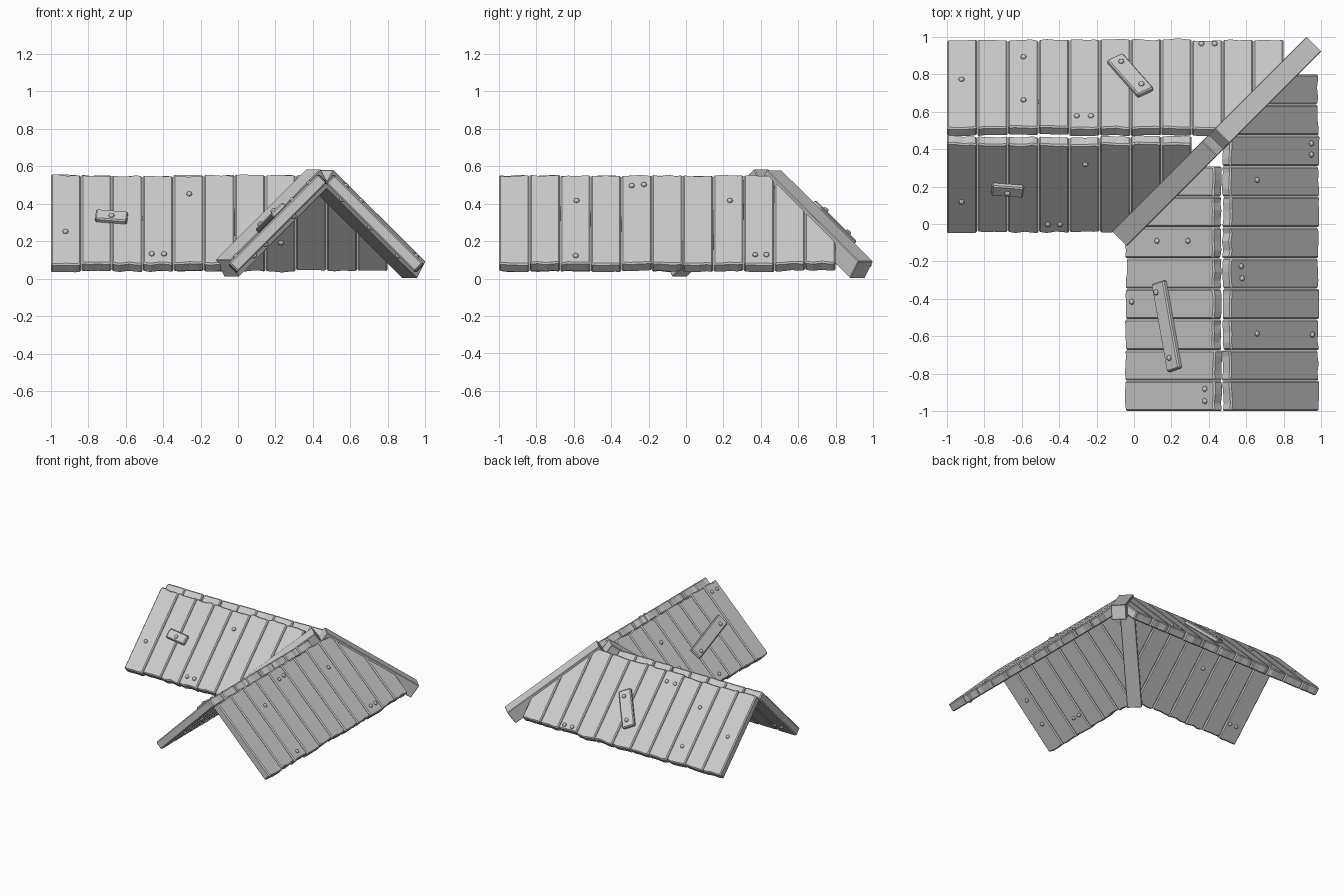
import bpy, bmesh, math, random
from mathutils import Vector, Matrix

if "Cube" in bpy.data.objects:
    bpy.data.objects.remove(bpy.data.objects["Cube"])

random.seed(4)
RIDGE, PEAK, THICK, STEP = 0.47, 0.60, 0.066, 1.8 / 11
R2 = math.sqrt(0.5)


def finish(bm, name):
    bmesh.ops.recalc_face_normals(bm, faces=bm.faces)
    me = bpy.data.meshes.new(name)
    bm.to_mesh(me)
    bm.free()
    ob = bpy.data.objects.new(name, me)
    bpy.context.collection.objects.link(ob)
    return ob


def on_slope(u, w, h, side, swap):
    """u runs along the ridge, w across it, h is height off the 45 degree slope."""
    p = Vector((u, w + side * h * R2, PEAK - abs(w - RIDGE) + h * R2))
    return p.yxz if swap else p


def slab(outline, h0, h1, side, swap, bevel):
    bm = bmesh.new()
    low = [bm.verts.new(on_slope(u, w, h0, side, swap)) for u, w in outline]
    top = [bm.verts.new(on_slope(u, w, h1, side, swap)) for u, w in outline]
    bm.faces.new(low)
    bm.faces.new(top)
    n = len(outline)
    for i in range(n):
        j = (i + 1) % n
        bm.faces.new((low[i], low[j], top[j], top[i]))
    bmesh.ops.recalc_face_normals(bm, faces=bm.faces)
    edges = [e for e in bm.edges if e.calc_face_angle(0) > 0.9]
    bmesh.ops.bevel(bm, geom=edges, offset=bevel, segments=1, affect='EDGES')
    return bm


def append(dst, src):
    me = bpy.data.meshes.new("tmp")
    src.to_mesh(me)
    src.free()
    dst.from_mesh(me)
    bpy.data.meshes.remove(me)


# Rows of planks with ragged ends, trimmed along the diagonal corner
def planks(name, count, side, swap):
    rows = bmesh.new()
    for i in range(count):
        a, b = -1 + i * STEP + 0.001, -1 + (i + 1) * STEP - 0.001
        us = [a + (b - a) * t for t in (0, 0.25, 0.55, 0.8, 1)]
        top, eave = random.uniform(-.004, .004), random.uniform(-.004, .004)
        jit = lambda: random.uniform(-.004, .004)
        out = [(u, RIDGE + side * (0.045 + top + jit())) for u in us]
        out += [(u, RIDGE + side * (0.519 + eave + jit())) for u in reversed(us)]
        bm = slab(out, -THICK, 0, side, swap, 0.008)
        n = Vector((-1, 1, 0) if swap else (1, -1, 0))
        cut = bmesh.ops.bisect_plane(bm, geom=bm.verts[:] + bm.edges[:] + bm.faces[:],
                                     plane_co=n * -0.025, plane_no=n, clear_outer=True)
        edges = [e for e in cut['geom_cut'] if isinstance(e, bmesh.types.BMEdge)]
        if edges:
            bmesh.ops.contextual_create(bm, geom=edges)
        append(rows, bm)
    finish(rows, name)


# Round nail heads
def nails(name, spots, h, side, swap):
    bm = bmesh.new()
    nrm = on_slope(0, RIDGE + side, 1, side, swap) - on_slope(0, RIDGE + side, 0, side, swap)
    rot = nrm.to_track_quat('Z', 'Y').to_matrix().to_4x4()
    for u, w in spots:
        m = Matrix.Translation(on_slope(u, w, h, side, swap)) @ rot @ Matrix.Diagonal((1, 1, .8, 1))
        bmesh.ops.create_uvsphere(bm, u_segments=8, v_segments=6, radius=0.016, matrix=m)
    finish(bm, name)


# Repair board lying between two points of a slope
def patch(name, p, q, width, side, swap):
    s = math.sqrt(2)
    p, q = Vector((p[0], p[1] * s)), Vector((q[0], q[1] * s))
    d = (q - p).normalized()
    c = Vector((-d.y, d.x)) * width / 2
    out = [p + c, p - c * .9, q - c, q + c * .9]
    finish(slab([(v.x, v.y / s) for v in out], -0.002, 0.03, side, swap, 0.007), name)


# Square beam given by the centre line of its top face
def beam(name, a, b, size=0.112):
    a, b = Vector(a), Vector(b)
    d = (b - a).normalized()
    side = Vector((1, -1, 0)).normalized() * size / 2
    up = side.cross(d).normalized()
    up = up if up.z > 0 else -up
    bm = bmesh.new()
    ends = [[bm.verts.new(p + v) for v in (side, -side, -side - up * size, side - up * size)]
            for p in (a, b)]
    for e in ends:
        bm.faces.new(e)
    for i in range(4):
        j = (i + 1) % 4
        bm.faces.new((ends[0][i], ends[0][j], ends[1][j], ends[1][i]))
    bmesh.ops.recalc_face_normals(bm, faces=bm.faces)
    bmesh.ops.bevel(bm, geom=bm.edges[:], offset=0.004, segments=1, affect='EDGES')
    finish(bm, name)


beam("hip_beam", (.962, .962, .092), (.47, .47, .581))
beam("valley_beam", (-.08, -.08, .1), (.403, .403, .585))

# wing slope: name, plank count, side, swapped axes, top nails, underside nails
slopes = [
    ("left_wing_back", 11, 1, False,
     [(-.92, .77), (-.59, .89), (-.59, .66), (-.305, .575), (-.23, .575), (.36, .96), (.43, .96)],
     [(.23, .83), (.35, .6), (-.5, .7)]),
    ("left_wing_front", 8, -1, False,
     [(-.92, .12), (-.26, .32), (-.46, 0), (-.395, 0)],
     [(-.93, .04), (-.87, .04), (-.42, .26)]),
    ("right_wing_inner", 8, -1, True,
     [(-.09, .125), (-.09, .29), (-.415, -.01), (-.88, .38), (-.945, .38)],
     [(-.9, .25), (-.9, .1), (-.6, .04), (-.54, .04)]),
    ("right_wing_outer", 11, 1, True,
     [(.235, .655), (.43, .945), (.37, .945), (-.225, .57), (-.29, .575), (-.585, .655), (-.59, .95)],
     [(-.9, .6), (-.9, .9), (-.3, .75)]),
]
for name, count, side, swap, top, under in slopes:
    planks(name + "_planks", count, side, swap)
    nails(name + "_nails", top, 0.002, side, swap)
    nails(name + "_under_nails", under, -THICK - 0.002, side, swap)

# Repair boards and their nails
boards = [
    ("back_patch", (-.105, .875), (.065, .69), .105, 1, False, [(-.068, .845), (.04, .725)]),
    ("front_patch", (-.76, .195), (-.59, .185), .08, -1, False, [(-.675, .185)]),
    ("inner_patch", (-.31, .145), (-.78, .225), .1, -1, True, [(-.365, .14), (-.715, .21)]),
]
for name, p, q, width, side, swap, spots in boards:
    patch(name, p, q, width, side, swap)
    nails(name + "_nails", spots, 0.031, side, swap)
